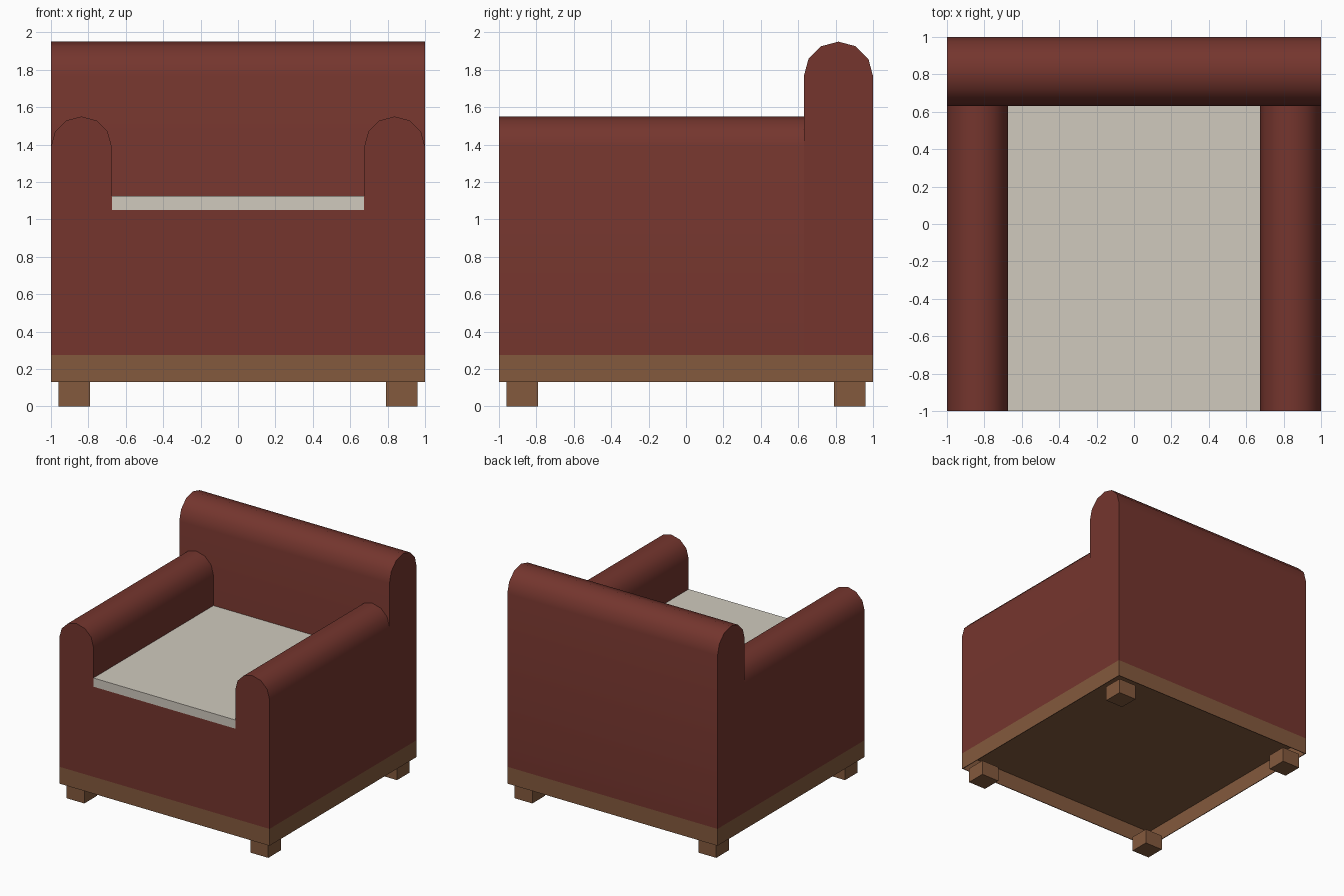
import bpy, bmesh, math
from mathutils import Vector

if "Cube" in bpy.data.objects:
    bpy.data.objects.remove(bpy.data.objects["Cube"])


def material(name, color):
    m = bpy.data.materials.new(name)
    m.diffuse_color = (*color, 1)
    m.use_nodes = True
    m.node_tree.nodes["Principled BSDF"].inputs["Base Color"].default_value = m.diffuse_color
    return m


RED = material("red upholstery", (0.176, 0.036, 0.027))
WOOD = material("brown wood", (0.23, 0.101, 0.047))
CREAM = material("cream fabric", (0.63, 0.59, 0.515))

BASE_Z, BODY_Z, SEAT_Z = 0.13, 0.275, 1.05
ARM_IN, BACK_Y = 0.675, 0.63


def finish(name, bm, mat):
    bmesh.ops.recalc_face_normals(bm, faces=bm.faces)
    me = bpy.data.meshes.new(name)
    bm.to_mesh(me)
    bm.free()
    me.materials.append(mat)
    ob = bpy.data.objects.new(name, me)
    bpy.context.collection.objects.link(ob)
    return ob


def box(name, lo, hi, mat, open_bottom=False):
    bm = bmesh.new()
    bmesh.ops.create_cube(bm, size=1)
    for v in bm.verts:
        v.co = Vector([(a + b) / 2 + c * (b - a) for a, b, c in zip(lo, hi, v.co)])
    ob_faces = [f for f in bm.faces if f.calc_center_median().z < lo[2] + 1e-4]
    bmesh.ops.recalc_face_normals(bm, faces=bm.faces)
    if open_bottom:
        bmesh.ops.delete(bm, geom=ob_faces, context='FACES_ONLY')
    return finish(name, bm, mat)


def round_top_slab(name, c, r, top, place, start, end, mat):
    """Upright slab with a half-round top, extruded between start and end."""
    prof = [(c + r, BODY_Z)]
    for i in range(7):
        a = math.radians(30 * i)
        prof.append((c + r * math.cos(a), top - r + r * math.sin(a)))
    prof.append((c - r, BODY_Z))
    bm = bmesh.new()
    face = bm.faces.new([bm.verts.new(place(u, start, z)) for u, z in prof])
    ext = bmesh.ops.extrude_face_region(bm, geom=[face], use_keep_orig=True)
    moved = [g for g in ext["geom"] if isinstance(g, bmesh.types.BMVert)]
    step = Vector(place(0, end, 0)) - Vector(place(0, start, 0))
    bmesh.ops.translate(bm, verts=moved, vec=step)
    ob = finish(name, bm, mat)
    bpy.ops.object.select_all(action='DESELECT')
    ob.select_set(True)
    bpy.context.view_layer.objects.active = ob
    bpy.ops.object.shade_smooth_by_angle(angle=math.radians(40))
    return ob


# Backrest across the full width
round_top_slab("backrest", (BACK_Y + 1) / 2, (1 - BACK_Y) / 2, 1.95,
               lambda u, t, z: (t, u, z), -1, 1, RED)

# Armrests
for side, s in (("left", -1), ("right", 1)):
    round_top_slab(side + "_armrest", s * (1 + ARM_IN) / 2, (1 - ARM_IN) / 2, 1.55,
                   lambda u, t, z: (u, t, z), -1, BACK_Y, RED)

# Seat body and cushion between the arms
box("seat_body", (-ARM_IN, -1, BODY_Z), (ARM_IN, BACK_Y, SEAT_Z), RED)
box("seat_cushion", (-ARM_IN, -1, SEAT_Z), (ARM_IN, BACK_Y, 1.125), CREAM)

# Hollow wooden base with thin walls, open underneath
base = box("wooden_base", (-1, -1, BASE_Z), (1, 1, BODY_Z), WOOD, open_bottom=True)
shell = base.modifiers.new("thin walls", 'SOLIDIFY')
shell.thickness = 0.006
shell.offset = -1
shell.use_even_offset = True

# Square feet at the corners
for fb, sy in (("front", -1), ("back", 1)):
    for side, sx in (("left", -1), ("right", 1)):
        x, y = sx * 0.875, sy * 0.875
        box(f"{fb}_{side}_foot", (x - 0.085, y - 0.085, 0),
            (x + 0.085, y + 0.085, BASE_Z), WOOD)
